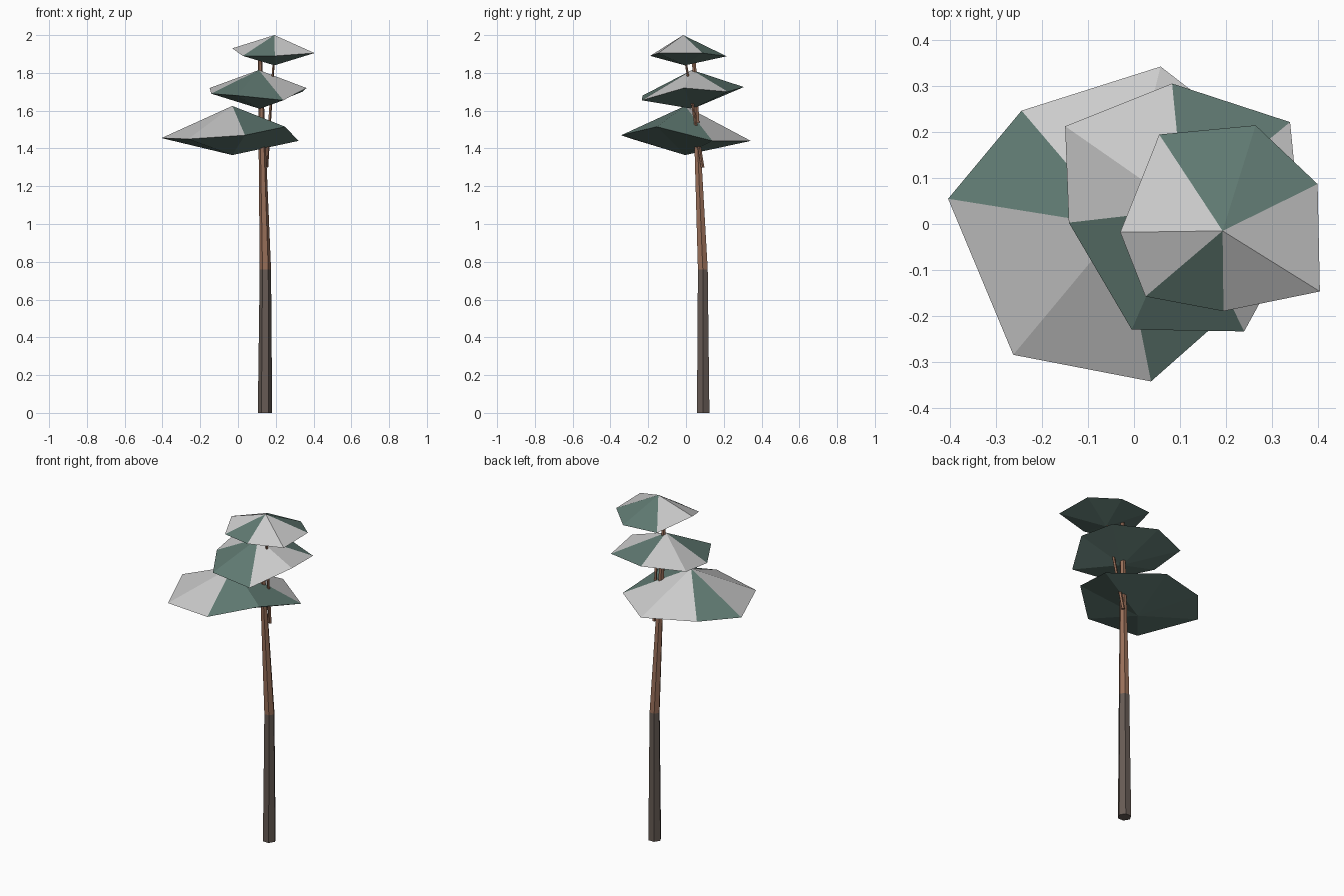
import bpy, bmesh
from math import cos, sin, tau

if "Cube" in bpy.data.objects:
    bpy.data.objects.remove(bpy.data.objects["Cube"])


def material(name, rgb):
    m = bpy.data.materials.new(name)
    m.diffuse_color = (*rgb, 1)
    m.use_nodes = True
    m.node_tree.nodes["Principled BSDF"].inputs["Base Color"].default_value = m.diffuse_color
    return m


GREEN = material("needles", (0.115, 0.19, 0.165))
SNOW = material("snow", (0.62, 0.62, 0.65))
DARK_BARK = material("lower_bark", (0.135, 0.105, 0.09))
BARK = material("upper_bark", (0.32, 0.16, 0.10))


def finish(name, bm, mats):
    bmesh.ops.recalc_face_normals(bm, faces=bm.faces)
    mesh = bpy.data.meshes.new(name)
    bm.to_mesh(mesh)
    bm.free()
    for m in mats:
        mesh.materials.append(m)
    bpy.context.collection.objects.link(bpy.data.objects.new(name, mesh))


def limb(name, stations, mats, sides=6):
    """Tapered tube through (x, y, z, radius) stations, one material per segment."""
    bm = bmesh.new()
    rings = [[bm.verts.new((x + r * cos(tau * i / sides), y + r * sin(tau * i / sides), z))
              for i in range(sides)] for x, y, z, r in stations]
    for s, (a, b) in enumerate(zip(rings, rings[1:])):
        for i in range(sides):
            j = (i + 1) % sides
            bm.faces.new((a[i], a[j], b[j], b[i])).material_index = min(s, len(mats) - 1)
    bm.faces.new(rings[0][::-1])
    bm.faces.new(rings[-1]).material_index = len(mats) - 1
    finish(name, bm, mats)


def canopy(name, top, bottom, rim, snowy):
    """Double cone on an uneven rim; 's' marks top facets covered in snow."""
    bm = bmesh.new()
    t, b = bm.verts.new(top), bm.verts.new(bottom)
    ring = [bm.verts.new(p) for p in rim]
    for i, v in enumerate(ring):
        w = ring[(i + 1) % len(ring)]
        bm.faces.new((v, w, t)).material_index = int(snowy[i] == "s")
        bm.faces.new((w, v, b))
    finish(name, bm, [GREEN, SNOW])


# Trunk and the side branch that carries the top canopy
limb("trunk", [(0.143, 0.091, 0, 0.038), (0.145, 0.089, 0.76, 0.030),
               (0.116, 0.041, 1.89, 0.011)], [DARK_BARK, BARK])
limb("branch", [(0.150, 0.088, 1.30, 0.010), (0.190, -0.005, 1.88, 0.006)], [BARK], 5)

# Canopies, rims listed counter-clockwise
canopy("lower_canopy", (-0.03, -0.005, 1.625), (-0.03, -0.005, 1.365),
       [(0.25, -0.155, 1.515), (0.32, 0.14, 1.44), (0.058, 0.343, 1.44),
        (-0.245, 0.247, 1.46), (-0.405, 0.055, 1.455), (-0.263, -0.285, 1.45),
        (0.037, -0.343, 1.47)], "gssgssg")
canopy("middle_canopy", (0.11, 0.032, 1.815), (0.115, 0.035, 1.61),
       [(0.363, -0.01, 1.72), (0.34, 0.222, 1.70), (0.083, 0.306, 1.725),
        (-0.15, 0.213, 1.72), (-0.142, 0.003, 1.69), (-0.005, -0.23, 1.68),
        (0.24, -0.234, 1.655)], "sgssggs")
canopy("top_canopy", (0.193, -0.015, 2.0), (0.193, -0.005, 1.84),
       [(0.40, 0.087, 1.905), (0.265, 0.215, 1.888), (0.055, 0.195, 1.89),
        (-0.03, -0.018, 1.93), (0.025, -0.158, 1.89), (0.195, -0.19, 1.89),
        (0.405, -0.147, 1.905)], "ggssgss")
